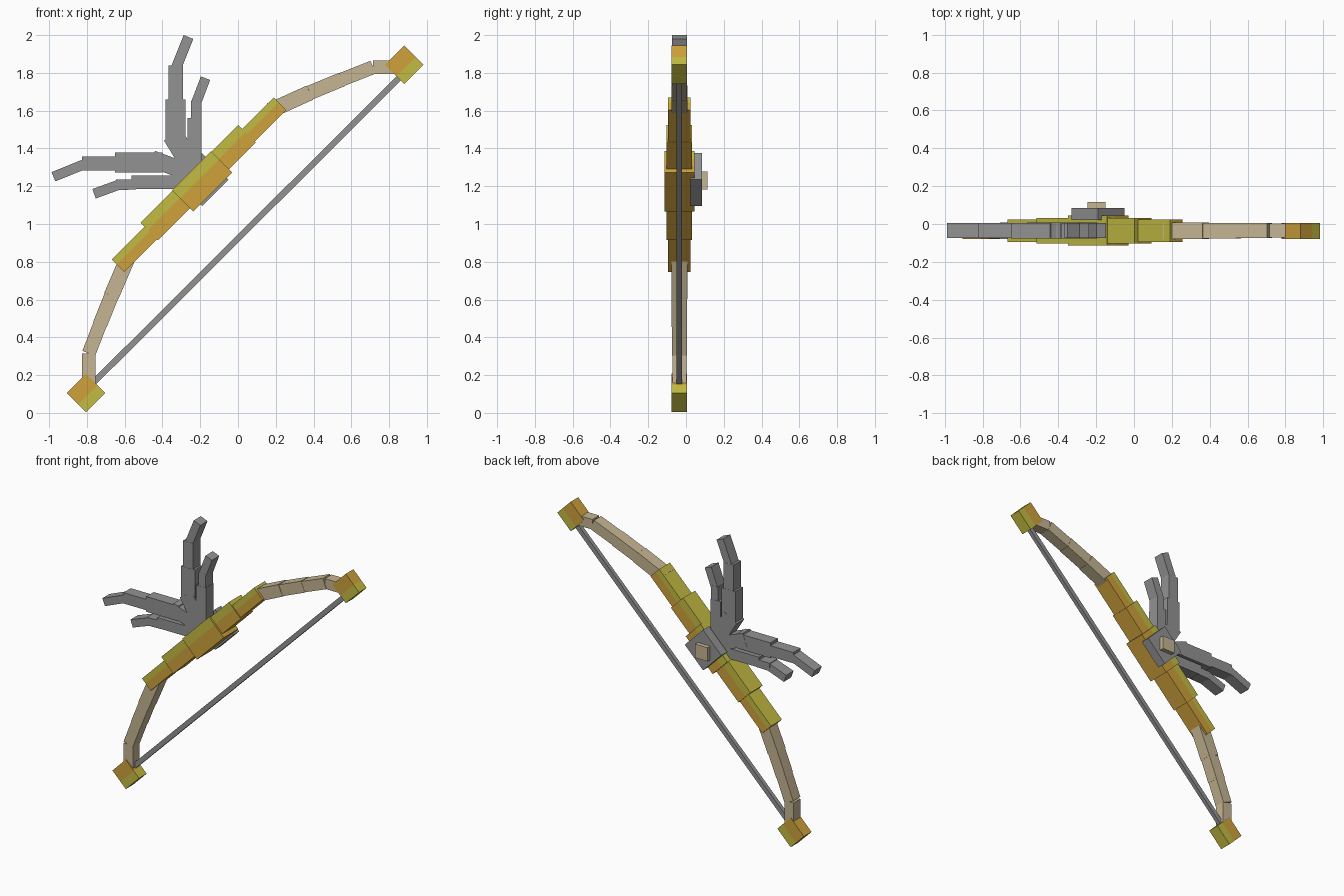
import bpy, bmesh, math
from mathutils import Vector

cube = bpy.data.objects.get("Cube")
if cube:
    bpy.data.objects.remove(cube, do_unlink=True)


def material(name, rgb):
    m = bpy.data.materials.new(name)
    m.use_nodes = True
    m.diffuse_color = (*rgb, 1)
    m.node_tree.nodes["Principled BSDF"].inputs["Base Color"].default_value = (*rgb, 1)
    return m


GOLD = material("gold", (0.62, 0.36, 0.045))
YELLOW = material("olive_yellow", (0.55, 0.50, 0.055))
CREAM = material("cream_wood", (0.56, 0.46, 0.29))
GRAY = material("gray", (0.29, 0.29, 0.29))


def bar(name, p, q, width, y0, y1, mat, band=None, band_mat=None):
    """Box running from p to q in the xz plane. band = (fraction, side): the part
    beyond that fraction of the width on that side gets band_mat."""
    p, q = Vector((p[0], 0, p[1])), Vector((q[0], 0, q[1]))
    d = (q - p).normalized()
    side = Vector((-d.z, 0, d.x)) * (width / 2)
    bm = bmesh.new()
    ring = [p - side, q - side, q + side, p + side]
    front = [bm.verts.new((v.x, y0, v.z)) for v in ring]
    back = [bm.verts.new((v.x, y1, v.z)) for v in ring]
    bm.faces.new(front)
    bm.faces.new(back[::-1])
    for i in range(4):
        j = (i + 1) % 4
        bm.faces.new((front[j], front[i], back[i], back[j]))
    bmesh.ops.recalc_face_normals(bm, faces=bm.faces)
    if band:
        frac, sign = band
        out = side * sign
        cut = (p + q) / 2 + out * (1 - 2 * frac)
        bmesh.ops.bisect_plane(bm, geom=bm.verts[:] + bm.edges[:] + bm.faces[:],
                               plane_co=cut, plane_no=out.normalized())
        for f in bm.faces:
            f.material_index = int((f.calc_center_median() - cut).dot(out) > 1e-7)
    me = bpy.data.meshes.new(name)
    bm.to_mesh(me)
    bm.free()
    me.materials.append(mat)
    if band_mat:
        me.materials.append(band_mat)
    ob = bpy.data.objects.new(name, me)
    bpy.context.collection.objects.link(ob)
    return ob


def diag(s, t):
    """Point from the sum and the difference of z and x."""
    return ((s - t) / 2, (s + t) / 2)


# Riser, reinforcing block and grip along the diagonal
bar("riser", diag(0.145, 1.415), diag(1.86, 1.415), 0.094, -0.095, 0.024,
    GOLD, (0.4, 1), YELLOW)
bar("riser_block", diag(0.49, 1.43), diag(1.525, 1.43), 0.13, -0.102, 0.031,
    GOLD, (0.42, 1), YELLOW)
bar("grip", diag(0.83, 1.415), diag(1.243, 1.415), 0.16, -0.113, 0.045,
    GOLD, (0.38, 1), YELLOW)

# Limbs in short tapering pieces
limbs = {
    "upper_limb": [(0.17, 1.60), (0.38, 1.695), (0.55, 1.765), (0.715, 1.83), (0.86, 1.83)],
    "lower_limb": [(-0.58, 0.83), (-0.67, 0.62), (-0.73, 0.47), (-0.79, 0.315), (-0.79, 0.13)],
}
for name, pts in limbs.items():
    for i, (a, b) in enumerate(zip(pts, pts[1:])):
        w = (0.082, 0.077, 0.073, 0.07)[i]
        half = 0.043 - 0.002 * i
        bar(f"{name}_{i + 1}", a, b, w, -0.035 - half, -0.035 + half, CREAM)

# Square tips, turned 45 degrees
for name, (x, z) in {"upper_tip": (0.88, 1.843), "lower_tip": (-0.805, 0.106)}.items():
    bar(name, (x - 0.051, z - 0.051), (x + 0.051, z + 0.051), 0.144, -0.078, 0.005,
        GOLD, (0.4, -1), YELLOW)

# String
bar("string", (-0.77, 0.155), (0.865, 1.785), 0.032, -0.05, -0.022, GRAY)

# Branching prongs: x, z points with a width for each piece
prongs = {
    "tall_prong": [((-0.21, 1.25), (-0.345, 1.47), 0.11), ((-0.33, 1.43), (-0.33, 1.66), 0.105),
                   ((-0.33, 1.64), (-0.33, 1.84), 0.075), ((-0.33, 1.82), (-0.262, 1.99), 0.055)],
    "short_upper_prong": [((-0.23, 1.28), (-0.23, 1.56), 0.075), ((-0.222, 1.54), (-0.222, 1.655), 0.055),
                          ((-0.222, 1.64), (-0.172, 1.772), 0.053)],
    "long_prong": [((-0.2, 1.25), (-0.455, 1.345), 0.09), ((-0.4, 1.325), (-0.65, 1.325), 0.105),
                   ((-0.63, 1.32), (-0.825, 1.32), 0.075), ((-0.81, 1.318), (-0.977, 1.25), 0.053)],
    "short_lower_prong": [((-0.27, 1.22), (-0.565, 1.22), 0.072), ((-0.54, 1.21), (-0.645, 1.207), 0.055),
                          ((-0.63, 1.208), (-0.762, 1.16), 0.053)],
}
for name, pieces in prongs.items():
    for i, (a, b, w) in enumerate(pieces):
        bar(f"{name}_{i + 1}", a, b, w, -0.077 + 0.001 * i, 0.007 - 0.001 * i, GRAY)
bar("prong_base", (-0.2, 1.2), (-0.3, 1.3), 0.13, -0.072, 0.002, GRAY)

# Rear mount and its peg
bar("rear_mount", (-0.26, 1.165), (-0.12, 1.305), 0.198, 0.02, 0.085, GRAY)
bar("rear_peg", (-0.245, 1.23), (-0.15, 1.23), 0.095, 0.08, 0.115, CREAM)
